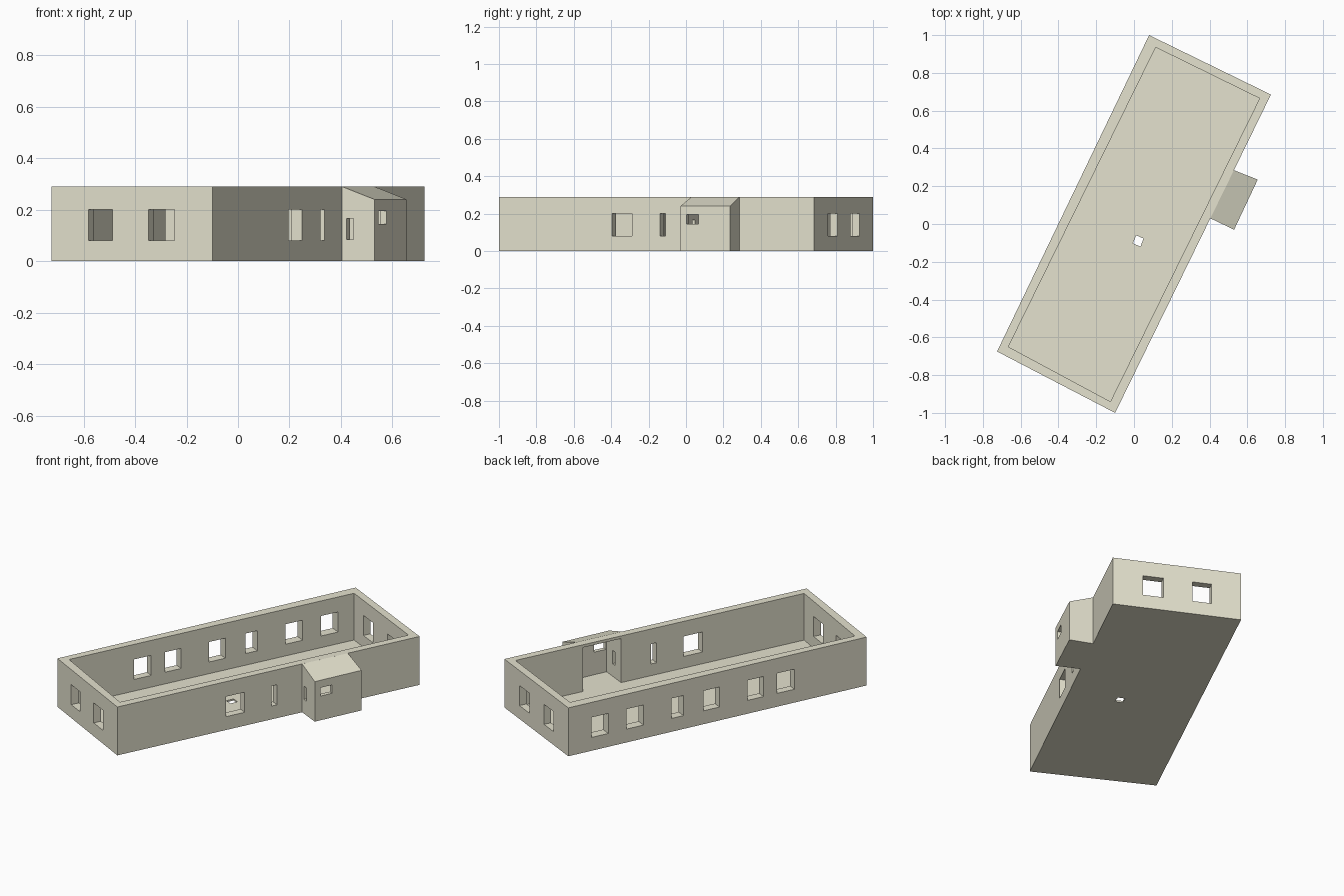
import bpy, bmesh
from mathutils import Vector as V

if "Cube" in bpy.data.objects:
    bpy.data.objects.remove(bpy.data.objects["Cube"])

H = 0.29          # wall height
FLOOR = 0.01      # floor slab thickness
stone = bpy.data.materials.new("pale_stone")
stone.diffuse_color = (0.78, 0.76, 0.62, 1)
stone.use_nodes = True
stone.node_tree.nodes["Principled BSDF"].inputs["Base Color"].default_value = stone.diffuse_color


def prism(name, pts, z0, tops):
    """Solid over a 2D outline; tops is one height or one height per corner."""
    if not isinstance(tops, (list, tuple)):
        tops = [tops] * len(pts)
    bm = bmesh.new()
    lo = [bm.verts.new((p[0], p[1], z0)) for p in pts]
    hi = [bm.verts.new((p[0], p[1], t)) for p, t in zip(pts, tops)]
    bm.faces.new(lo)
    bm.faces.new(hi)
    n = len(pts)
    for i in range(n):
        j = (i + 1) % n
        bm.faces.new((lo[i], lo[j], hi[j], hi[i]))
    bmesh.ops.recalc_face_normals(bm, faces=bm.faces)
    me = bpy.data.meshes.new(name)
    bm.to_mesh(me)
    bm.free()
    me.materials.append(stone)
    ob = bpy.data.objects.new(name, me)
    bpy.context.collection.objects.link(ob)
    return ob


def window(a, b, t0, t1, z0, z1, depth=0.08):
    """Cutter through the wall a-b between fractions t0 and t1."""
    d = (b - a).normalized()
    n = V((-d.y, d.x)) * depth
    p, q = a.lerp(b, t0), a.lerp(b, t1)
    return prism("window_cutter", [p - n, q - n, q + n, p + n], z0, z1)


def cut(ob, cutters):
    bpy.context.view_layer.objects.active = ob
    for c in cutters:
        m = ob.modifiers.new("cut", "BOOLEAN")
        m.operation, m.solver, m.object = "DIFFERENCE", "EXACT", c
        bpy.ops.object.modifier_apply(modifier=m.name)


# Plan corners: outer and inner faces of the main walls
A, B, C, D = V((0.08, 1.0)), V((0.725, 0.685)), V((-0.10, -1.0)), V((-0.725, -0.675))
inner = [V((0.115, 0.935)), V((0.665, 0.665)), V((-0.125, -0.94)), V((-0.665, -0.65))]

# Main walls
walls = prism("main_walls", [A, B, C, D], 0, H)
cutters = [prism("room_cutter", inner, -0.1, H + 0.1)]
for t0, t1 in [(.077, .134), (.195, .252), (.346, .386), (.453, .507), (.60, .654), (.70, .758)]:
    cutters.append(window(A, D, t0, t1, .08, .20))
for y0, y1 in [(-.395, -.29), (-.14, -.11)]:
    cutters.append(window(C, B, (y0 + 1) / 1.685, (y1 + 1) / 1.685, .08, .20))
for a, b in [(D, C), (A, B)]:
    for t0, t1 in [(.23, .38), (.605, .765)]:
        cutters.append(window(a, b, t0, t1, .08, .20))

# Porch cavity, which also opens through the main wall
u = (B - C).normalized()
v = V((u.y, -u.x))
P = [V((0.404, 0.03)), V((0.53, -0.03)), V((0.655, 0.235)), V((0.529, 0.285))]
cavity = prism("porch_cavity_cutter",
               [P[0] + u * .03 - v * .07, P[1] + u * .03 - v * .025,
                P[2] - u * .02 - v * .025, P[3] - u * .02 - v * .07],
               FLOOR, [.28, .23, .23, .28])
cutters.append(cavity)
cut(walls, cutters)

# Porch with sloping roof
porch = prism("porch", P, 0, [H, .24, .24, H])
porch_cutters = [window(P[1], P[2], .12, .37, .145, .195, .05),
                 window(P[0], P[1], .14, .36, .085, .165, .05)]
cut(porch, [cavity] + porch_cutters)

# Floor slab with small square hole
floor = prism("floor", inner, 0, FLOOR)
hole = prism("floor_hole_cutter", [(.012, -.06), (.05, -.077), (.034, -.12), (-.006, -.102)], -.1, .1)
cut(floor, [hole])

for c in cutters + porch_cutters + [hole]:
    bpy.data.objects.remove(c, do_unlink=True)
